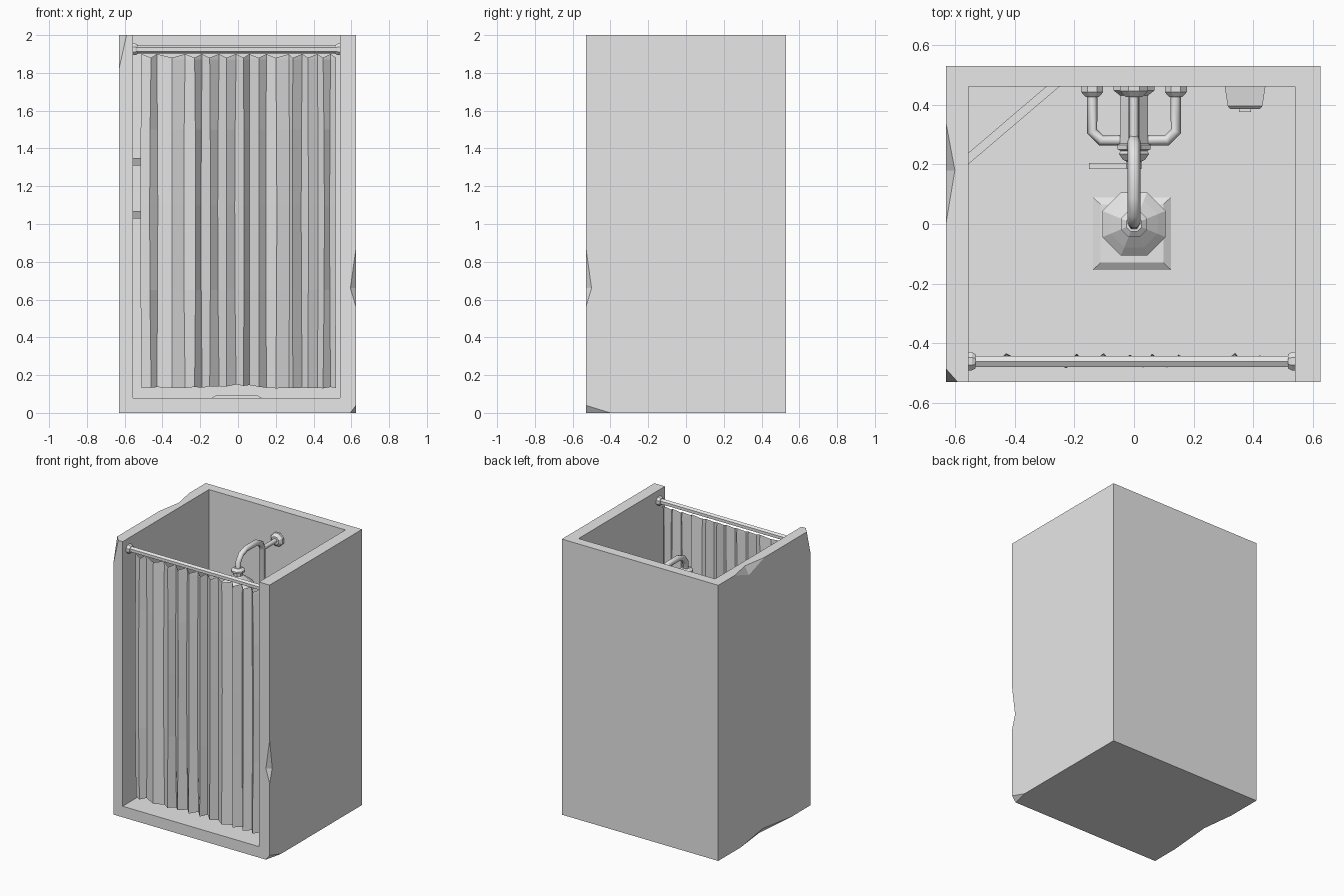
import bpy, bmesh, math, random
from mathutils import Vector

random.seed(4)
if "Cube" in bpy.data.objects:
    bpy.data.objects.remove(bpy.data.objects["Cube"], do_unlink=True)

grey = bpy.data.materials.new("plain_grey")
grey.use_nodes = True
grey.diffuse_color = (0.8, 0.8, 0.8, 1)
grey.node_tree.nodes["Principled BSDF"].inputs["Base Color"].default_value = (0.8, 0.8, 0.8, 1)


def finish(name, bm):
    mesh = bpy.data.meshes.new(name)
    bmesh.ops.recalc_face_normals(bm, faces=bm.faces)
    bm.to_mesh(mesh)
    bm.free()
    obj = bpy.data.objects.new(name, mesh)
    bpy.context.collection.objects.link(obj)
    mesh.materials.append(grey)
    return obj


def hull(name, points):
    bm = bmesh.new()
    bmesh.ops.convex_hull(bm, input=[bm.verts.new(p) for p in points])
    bmesh.ops.dissolve_limit(bm, angle_limit=0.01, verts=bm.verts, edges=bm.edges)
    return finish(name, bm)


def box(name, lo, hi):
    return hull(name, [(x, y, z) for x in (lo[0], hi[0]) for y in (lo[1], hi[1]) for z in (lo[2], hi[2])])


def lathe(name, profile, loc, axis, sides=8):
    """Solid of (radius, distance) rings along an axis."""
    axis = Vector(axis)
    turn = axis.to_track_quat('Z', 'Y')
    bm = bmesh.new()
    rings = []
    for r, h in profile:
        ring = []
        for i in range(sides):
            a = math.tau * (i + 0.5) / sides
            ring.append(bm.verts.new(Vector(loc) + turn @ Vector((r * math.cos(a), r * math.sin(a), h))))
        rings.append(ring)
    for a, b in zip(rings, rings[1:]):
        for i in range(sides):
            j = (i + 1) % sides
            bm.faces.new((a[i], a[j], b[j], b[i]))
    bm.faces.new(rings[0])
    bm.faces.new(rings[-1])
    return finish(name, bm)


def tube(name, path, radius):
    curve = bpy.data.curves.new(name, 'CURVE')
    curve.dimensions = '3D'
    curve.bevel_depth = radius
    curve.bevel_resolution = 1
    curve.use_fill_caps = True
    spline = curve.splines.new('POLY')
    spline.points.add(len(path) - 1)
    for point, co in zip(spline.points, path):
        point.co = (*co, 1)
    obj = bpy.data.objects.new(name, curve)
    bpy.context.collection.objects.link(obj)
    curve.materials.append(grey)
    bpy.ops.object.select_all(action='DESELECT')
    obj.select_set(True)
    bpy.context.view_layer.objects.active = obj
    bpy.ops.object.convert(target='MESH')


def cut(target, cutter):
    cutter.hide_render = True
    mod = target.modifiers.new("cut", 'BOOLEAN')
    mod.operation = 'DIFFERENCE'
    mod.solver = 'EXACT'
    mod.object = cutter
    bpy.context.view_layer.objects.active = target
    bpy.ops.object.modifier_apply(modifier=mod.name)
    bpy.data.objects.remove(cutter, do_unlink=True)


# Stall shell: floor, back and side walls, open at the front and top
L, R, F, B = -0.63, 0.625, -0.53, 0.53
shell = box("stall_shell", (L, F, 0), (R, B, 2))
cut(shell, box("interior_cutter", (-0.555, -1, 0.08), (0.54, 0.46, 3)))


# Broken chips along edges: two edge ends and the deepest point on each face
def edge_chip(a, b, p, q):
    a, b, p, q = map(Vector, (a, b, p, q))
    cut(shell, hull("chip_cutter", (a, b, p + (p - q) * 0.5, q + (q - p) * 0.5)))


def corner_chip(corner, points):
    points = [Vector(p) for p in points]
    mid = sum(points, Vector()) / 3
    wide = [mid + (p - mid) * 2 for p in points]
    cut(shell, hull("chip_cutter", wide + [mid + (Vector(corner) - mid) * 3]))


edge_chip((L, 0, 2), (L, 0.34, 2), (-0.6, 0.18, 2), (L, 0.18, 1.94))
edge_chip((L, -0.32, 0), (L, 0.27, 0), (-0.6, 0.02, 0), (L, 0.02, 0.04))
edge_chip((R, F, 0.56), (R, F, 0.875), (0.595, F, 0.66), (R, -0.5, 0.66))
corner_chip((L, F, 2), ((L, F, 1.82), (-0.59, F, 2), (L, -0.485, 2)))
corner_chip((R, F, 0), ((R, F, 0.04), (0.595, F, 0), (R, -0.4, 0)))

# Raised drain plate
hull("drain_plate", [(-0.007 + sx * w, -0.032 + sy * w * 0.93, z)
                     for sx in (-1, 1) for sy in (-1, 1) for w, z in ((0.132, 0.079), (0.105, 0.096))])

# Curtain: sheet with uneven pleats, scalloped top and wavy hem
folds = (-0.51, -0.46, -0.43, -0.35, -0.28, -0.23, -0.19, -0.15, -0.1, -0.06, -0.01,
         0.03, 0.06, 0.11, 0.15, 0.2, 0.27, 0.29, 0.34, 0.37, 0.42, 0.45, 0.49, 0.52)
levels = (1.9, 1.87, 1.5, 1.1, 0.65, 0.135)
bm = bmesh.new()
grid = []
for i, x in enumerate(folds):
    depth = random.uniform(0.012, 0.022) * (-1 if i % 2 else 1)
    drift = random.uniform(-0.012, 0.012)
    column = []
    for k, z in enumerate(levels):
        t = (1.9 - z) / 1.77
        if k == 0:
            z -= 0.02 * (i % 2)
        if k == 5:
            z += 0.012 * math.exp(-(x / 0.12) ** 2) + random.uniform(-0.006, 0.004)
        amount = 0.7 if k == 0 else 1 + 0.15 * t
        column.append(bm.verts.new((x + drift * t * (1 - t) * 3, -0.458 + depth * amount, z)))
    grid.append(column)
for a, b in zip(grid, grid[1:]):
    for k in range(len(levels) - 1):
        bm.faces.new((a[k], a[k + 1], b[k + 1], b[k]))
finish("curtain", bm)

# Curtain rod and its end flanges
lathe("curtain_rod", ((0.021, 0), (0.021, 1.085)), (-0.55, -0.46, 1.924), (1, 0, 0), 6)
for name, x, d in (("right", -0.555, 1), ("left", 0.54, -1)):
    lathe(name + "_rod_flange", ((0.033, 0), (0.033, 0.012), (0.026, 0.024)),
          (x, -0.46, 1.924), (d, 0, 0))

# Corner shelves with a raised front lip
for name, z in (("lower", 1.03), ("upper", 1.31)):
    hull(name + "_corner_shelf", [(x, y, z + h) for h in (0, 0.03)
                                  for x, y in ((-0.555, 0.22), (-0.555, 0.46), (-0.275, 0.46))])
    hull(name + "_shelf_lip", [(x, y, z + h) for h in (0, 0.04)
                               for x, y in ((-0.555, 0.2), (-0.555, 0.238), (-0.295, 0.46), (-0.25, 0.46))])

# Soap dispenser: tapered case with a push button
hull("soap_dispenser", [(0.372 + s * w, y, z) for s in (-1, 1)
                        for w, y, lo, hi in ((0.068, 0.46, 1.08, 1.33), (0.058, 0.395, 1.09, 1.32),
                                             (0.05, 0.385, 1.1, 1.31))
                        for z in (lo, hi)])
box("dispenser_button", (0.352, 0.375, 1.13), (0.392, 0.39, 1.18))

# Mixer valve: body from the wall, stepped cap, side lever
MZ = 1.0
lathe("mixer_body", ((0.075, 0), (0.075, 0.012), (0.05, 0.03), (0.05, 0.19), (0.06, 0.195), (0.06, 0.21),
                     (0.048, 0.215), (0.055, 0.225), (0.04, 0.245), (0.028, 0.25), (0.028, 0.275)),
      (0, 0.46, MZ), (0, -1, 0))
hull("mixer_lever", [(x, 0.195 + s * w, MZ + t * w) for s in (-1, 1) for t in (-1, 1)
                     for x, w in ((-0.15, 0.01), (0, 0.008))])

# Supply pipes with wall flanges
for name, s in (("right", -1), ("left", 1)):
    tube(name + "_supply_pipe", ((s * 0.14, 0.45, MZ), (s * 0.14, 0.31, MZ),
                                 (s * 0.11, 0.28, MZ), (0, 0.28, MZ)), 0.018)
    lathe(name + "_supply_flange", ((0.04, 0), (0.04, 0.018), (0.024, 0.035)),
          (s * 0.14, 0.46, MZ), (0, -1, 0))

# Riser with gooseneck, and wall bracket
tube("riser_gooseneck", ((0, 0.28, MZ), (0, 0.28, 1.79), (0, 0.26, 1.835), (0, 0.21, 1.86), (0, 0.09, 1.86),
                         (0, 0.035, 1.84), (0, 0.005, 1.8), (0, 0, 1.74)), 0.021)
tube("wall_bracket", ((0, 0.45, 1.79), (0, 0.28, 1.79)), 0.016)
lathe("bracket_flange", ((0.05, 0), (0.05, 0.015), (0.03, 0.035)), (0, 0.46, 1.79), (0, -1, 0))

# Shower head
lathe("shower_head", ((0.1, 0), (0.115, 0.012), (0.115, 0.03), (0.085, 0.055), (0.045, 0.085), (0.032, 0.095),
                      (0.032, 0.115), (0.048, 0.122), (0.048, 0.135), (0.027, 0.15)), (0, 0, 1.61), (0, 0, 1))
